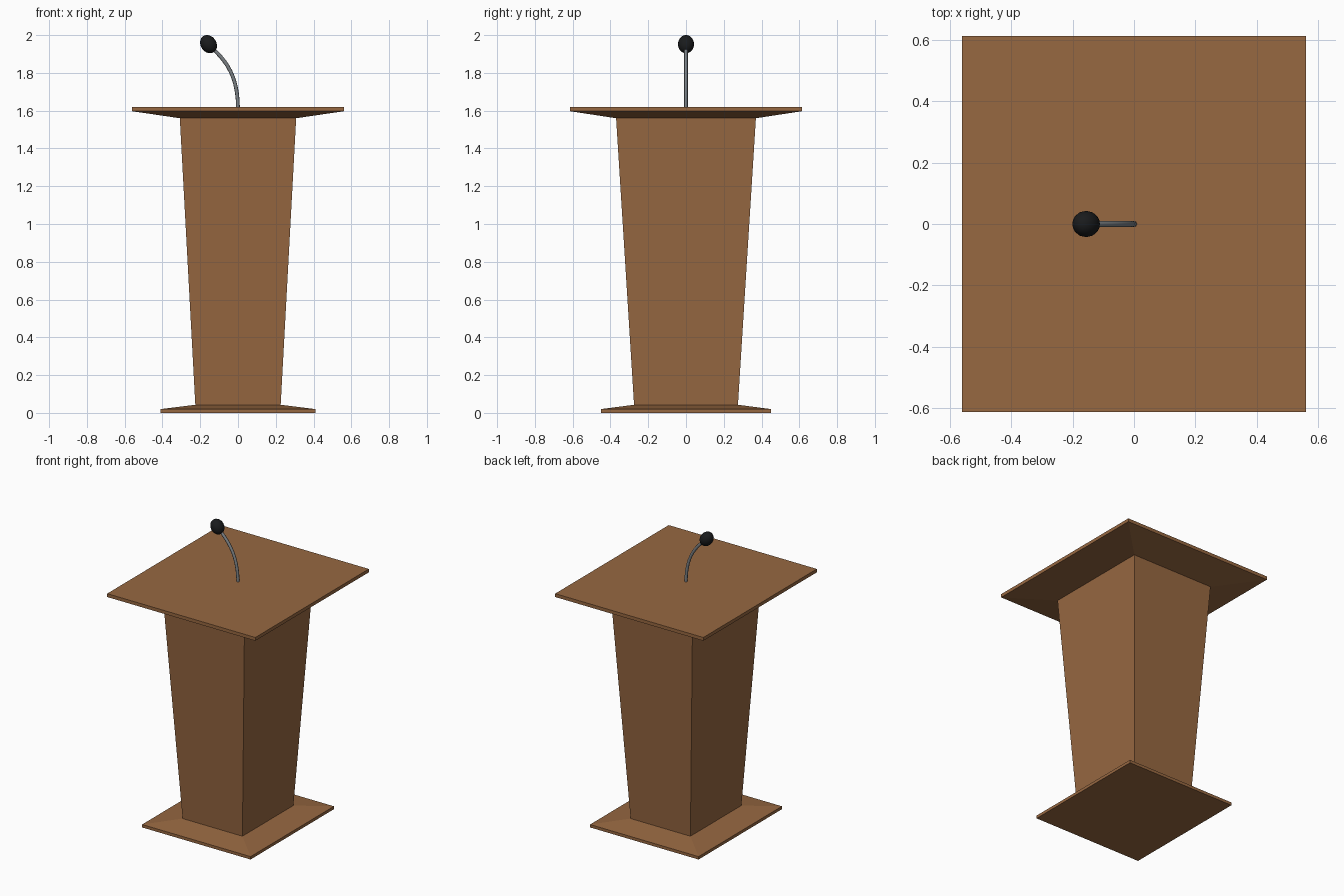
import bpy, bmesh, math
from mathutils import Vector

if "Cube" in bpy.data.objects:
    bpy.data.objects.remove(bpy.data.objects["Cube"])


def material(name, rgb):
    m = bpy.data.materials.new(name)
    m.diffuse_color = (*rgb, 1)
    m.use_nodes = True
    m.node_tree.nodes["Principled BSDF"].inputs["Base Color"].default_value = m.diffuse_color
    return m


wood = material("brown wood", (0.31, 0.138, 0.053))
metal = material("grey metal", (0.2, 0.22, 0.235))
black = material("black foam", (0.01, 0.011, 0.012))


def finish(name, bm, mat):
    bmesh.ops.recalc_face_normals(bm, faces=bm.faces)
    mesh = bpy.data.meshes.new(name)
    bm.to_mesh(mesh)
    bm.free()
    mesh.materials.append(mat)
    ob = bpy.data.objects.new(name, mesh)
    bpy.context.collection.objects.link(ob)
    return ob


def stacked_block(name, levels):
    """Loft rectangles given as (half x, half y, z) into a closed solid."""
    bm = bmesh.new()
    rings = [[bm.verts.new((sx * x, sy * y, z))
              for sx, sy in ((-1, -1), (1, -1), (1, 1), (-1, 1))]
             for x, y, z in levels]
    for a, b in zip(rings, rings[1:]):
        for i in range(4):
            j = (i + 1) % 4
            bm.faces.new((a[i], a[j], b[j], b[i]))
    bm.faces.new(rings[0][::-1])
    bm.faces.new(rings[-1])
    return finish(name, bm, wood)


# Foot, flared column and desk top share one continuous wooden outline
stacked_block("lectern_body", [
    (0.41, 0.45, 0.0), (0.41, 0.45, 0.02),
    (0.226, 0.275, 0.043),
    (0.308, 0.37, 1.56),
    (0.56, 0.613, 1.597), (0.56, 0.613, 1.62)])

# Gooseneck stem
curve = bpy.data.curves.new("microphone_stem", 'CURVE')
curve.dimensions = '3D'
curve.bevel_depth = 0.01
curve.bevel_resolution = 2
curve.resolution_u = 10
curve.use_fill_caps = True
curve.materials.append(metal)
spline = curve.splines.new('BEZIER')
spline.bezier_points.add(1)
for p, co, left, right in zip(
        spline.bezier_points,
        ((0, 0, 1.61), (-0.135, 0, 1.93)),
        ((0, 0, 1.55), (-0.06, 0, 1.86)),
        ((0, 0, 1.78), (-0.16, 0, 1.955))):
    p.co, p.handle_left, p.handle_right = co, left, right
stem = bpy.data.objects.new("microphone_stem", curve)
bpy.context.collection.objects.link(stem)

# Egg-shaped microphone head, tilted along the end of the stem
bm = bmesh.new()
bmesh.ops.create_uvsphere(bm, u_segments=16, v_segments=10, radius=1)
bmesh.ops.scale(bm, vec=Vector((0.042, 0.043, 0.051)), verts=bm.verts)
head = finish("microphone_head", bm, black)
head.location = (-0.156, 0, 1.952)
head.rotation_euler = (0, math.radians(-34), 0)
for f in head.data.polygons:
    f.use_smooth = True
